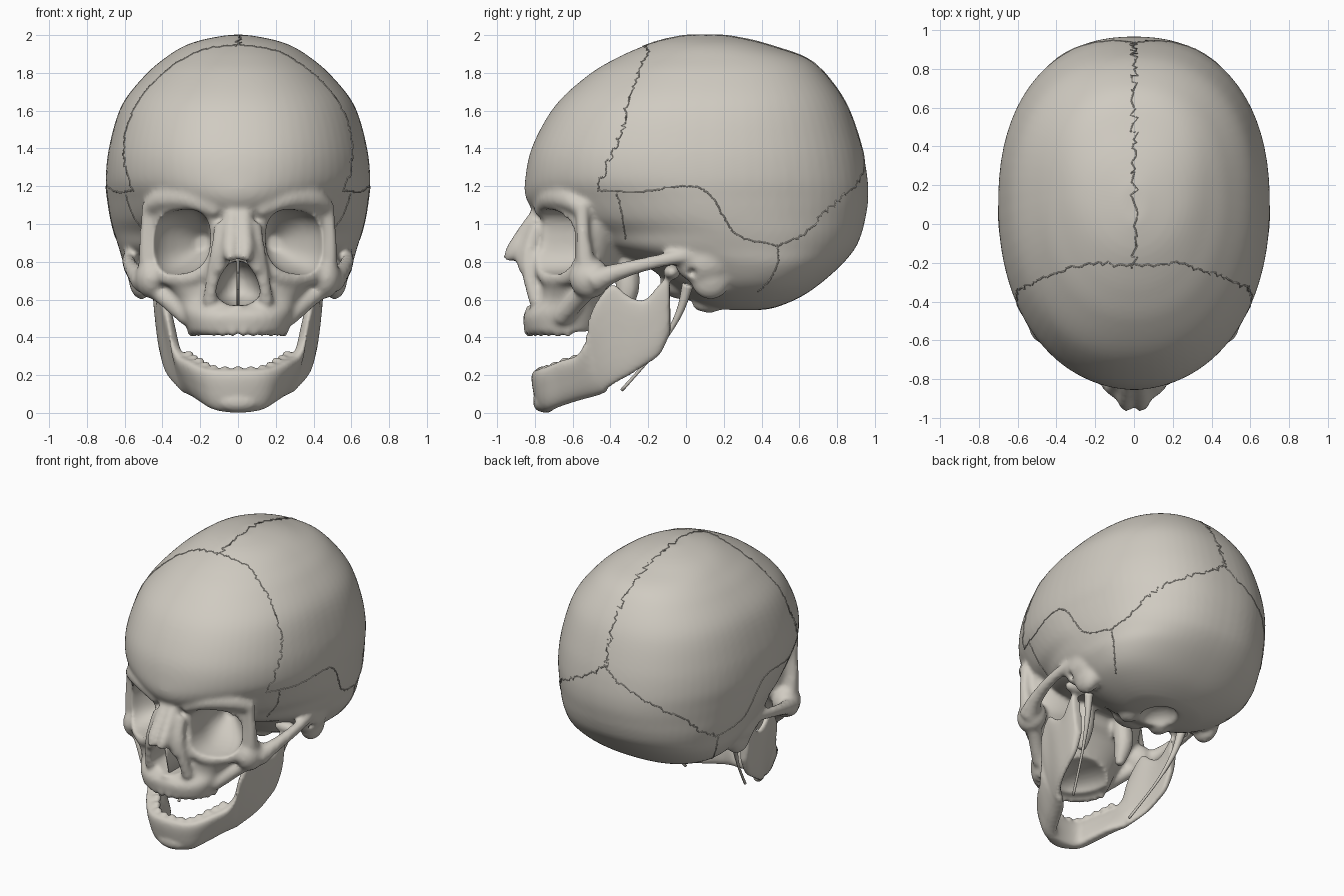
import bpy, bmesh, math, random
from mathutils import Vector, Matrix
from mathutils.bvhtree import BVHTree

random.seed(4)
cube = bpy.data.objects.get("Cube")
if cube:
    bpy.data.objects.remove(cube, do_unlink=True)

COLOR = (0.63, 0.597, 0.535, 1)
BONE = bpy.data.materials.new("bone")
BONE.use_nodes = True
BONE.diffuse_color = COLOR
BONE.node_tree.nodes["Principled BSDF"].inputs["Base Color"].default_value = COLOR


def spline(points, steps):
    """Smooth curve through tuples of any length."""
    result = []
    last = len(points) - 1
    for i in range(last):
        a, b, c, d = (points[min(max(i + k, 0), last)] for k in (-1, 0, 1, 2))
        for s in range(steps):
            t = s / steps
            result.append(tuple(
                q + t * (r - p) / 2 + t * t * (2 * p - 5 * q + 4 * r - u) / 2
                + t ** 3 * (3 * q - p - 3 * r + u) / 2
                for p, q, r, u in zip(a, b, c, d)))
    return result + [tuple(points[-1])]


def oval(count, power):
    """Points of a unit superellipse."""
    def bend(v):
        return math.copysign(abs(v) ** (2 / power), v)
    angles = [math.tau * (k + 0.5) / count for k in range(count)]
    return [(bend(math.cos(a)), bend(math.sin(a))) for a in angles]


def loft(bm, rings):
    """Closed skin over a list of rings."""
    rows = [[bm.verts.new(p) for p in ring] for ring in rings]
    n = len(rows[0])
    for low, high in zip(rows, rows[1:]):
        for k in range(n):
            j = (k + 1) % n
            bm.faces.new((low[k], low[j], high[j], high[k]))
    bm.faces.new(rows[0])
    bm.faces.new(rows[-1])


def stack(bm, rows, steps=6, count=72):
    """Horizontal sections: height, front, back, half width, squareness of the front."""
    rings = []
    for z, front, back, width, power in spline(rows, steps):
        mid = front + 0.52 * (back - front)
        ring = []
        for fore, aft in zip(oval(count, power), oval(count, 2.3)):
            c, s = aft if aft[1] > 0 else fore
            ring.append((width * c, mid + s * (back - mid if s > 0 else mid - front), z))
        rings.append(ring)
    loft(bm, rings)


def tube(bm, points, steps=6, sides=12):
    """Round rod through points given as x, y, z, radius."""
    path = spline(points, steps)
    centres = [Vector(p[:3]) for p in path]
    rings, normal, old = [], None, None
    for i, c in enumerate(centres):
        along = (centres[min(i + 1, len(path) - 1)] - centres[max(i - 1, 0)]).normalized()
        if normal is None:
            normal = along.orthogonal().normalized()
        else:
            normal.rotate(old.rotation_difference(along))
        old, side = along, along.cross(normal)
        rings.append([c + path[i][3] * (normal * u + side * v) for u, v in oval(sides, 2)])
    loft(bm, rings)


def blob(bm, place, size):
    shape = Matrix.Translation(place) @ Matrix.Diagonal((*size, 1))
    bmesh.ops.create_uvsphere(bm, u_segments=24, v_segments=14, radius=1, matrix=shape)


def flip(points, side):
    return [(p[0] * side, *p[1:]) for p in points]


def finish(bm, name):
    bmesh.ops.recalc_face_normals(bm, faces=bm.faces)
    mesh = bpy.data.meshes.new(name)
    bm.to_mesh(mesh)
    bm.free()
    mesh.materials.append(BONE)
    mesh.shade_smooth()
    obj = bpy.data.objects.new(name, mesh)
    bpy.context.scene.collection.objects.link(obj)
    return obj


def fuse(obj, voxel, cutter=None, rounds=6):
    """Merge overlapping masses, carve the hollows and soften the result."""
    obj.modifiers.new("merge", "REMESH").voxel_size = voxel
    if cutter:
        cut = obj.modifiers.new("carve", "BOOLEAN")
        cut.object, cut.solver = cutter, "EXACT"
        obj.modifiers.new("remerge", "REMESH").voxel_size = voxel
    soft = obj.modifiers.new("soften", "SMOOTH")
    soft.factor, soft.iterations = 0.5, rounds
    graph = bpy.context.evaluated_depsgraph_get()
    mesh = bpy.data.meshes.new_from_object(obj.evaluated_get(graph))
    obj.modifiers.clear()
    obj.data = mesh
    mesh.materials.clear()
    mesh.materials.append(BONE)
    mesh.shade_smooth()


# Braincase, pinched at the temples, and face core
skull = bmesh.new()
stack(skull, [(2, 0, .2, .06, 2), (1.975, -.125, .34, .19, 2), (1.94, -.23, .465, .29, 2),
              (1.88, -.365, .635, .385, 2.1), (1.79, -.515, .742, .49, 2.15),
              (1.63, -.69, .852, .615, 2.2), (1.42, -.81, .927, .68, 2.2),
              (1.25, -.85, .96, .7, 2.1), (1.13, -.845, .965, .69, 1.85),
              (1.03, -.76, .95, .675, 1.8), (.95, -.6, .93, .655, 1.9),
              (.87, -.45, .895, .63, 2.2), (.78, -.22, .82, .6, 2.2), (.68, -.08, .706, .53, 2.2),
              (.61, 0, .6, .42, 2.2), (.56, .1, .48, .28, 2.2), (.545, .18, .4, .15, 2.2)])
stack(skull, [(.43, -.85, -.45, .26, 2.4), (.52, -.86, -.42, .29, 2.4), (.6, -.79, -.42, .32, 2.4),
              (.7, -.78, -.4, .39, 2.3), (.76, -.78, -.36, .43, 2.3), (.86, -.77, -.33, .45, 2.2),
              (1, -.76, -.3, .46, 2.2), (1.09, -.78, -.3, .44, 2.2)])
blob(skull, (0, -.81, .57), (.03, .05, .025))
blob(skull, (0, 0, .68), (.15, .14, .08))

# Paired bony details
RODS = [
    # brow
    [(.1, -.76, 1.07, .05), (.25, -.72, 1.13, .06), (.39, -.63, 1.13, .06),
     (.47, -.545, 1.08, .045)],
    # outer eye socket rim
    [(.47, -.55, 1.1, .04), (.485, -.545, .95, .036), (.475, -.53, .78, .055)],
    # lower eye socket rim
    [(.46, -.53, .77, .05), (.36, -.64, .71, .04), (.22, -.74, .72, .04), (.12, -.77, .83, .04)],
    # nasal bone
    [(.03, -.78, 1.05, .045), (.035, -.85, .95, .047), (.04, -.91, .86, .045),
     (.035, -.95, .81, .025)],
    # side wall of the nose
    [(.08, -.78, 1, .045), (.1, -.83, .86, .045), (.125, -.83, .74, .04), (.15, -.79, .58, .04)],
    # bridge between nasal bone and side wall
    [(.05, -.87, .89, .045), (.08, -.86, .82, .045), (.11, -.85, .75, .033)],
    # cheek buttress
    [(.46, -.5, .67, .05), (.36, -.58, .59, .05), (.26, -.66, .5, .05)],
    # cheek arch
    [(.5, -.48, .7, .07), (.55, -.35, .75, .046), (.58, -.14, .805, .037), (.56, .1, .85, .04)],
    # wing behind the palate
    [(.15, -.32, .86, .06), (.17, -.31, .66, .065), (.16, -.35, .5, .03)],
]
BLOBS = [
    ((.455, -.51, .715), (.09, .11, .11)),  # cheek bone
    ((.51, .1, .8), (.1, .16, .12)),        # ear region
    ((.51, .13, .72), (.07, .11, .12)),     # mastoid process
    ((.13, .12, .58), (.06, .09, .05)),     # neck joint
]
for side in (1, -1):
    for rod in RODS:
        tube(skull, flip(rod, side))
    for place, size in BLOBS:
        blob(skull, (place[0] * side, *place[1:]), size)

# Upper tooth row
for k in range(14):
    a = math.pi * (k + 0.5) / 14
    blob(skull, (.245 * math.cos(a), -.6 - .235 * math.sin(a), .44), (.027, .03, .04))

# Hollows: eye sockets, nose opening, palate, ear canals, spinal opening
hollows = bmesh.new()
for side in (1, -1):
    rings = []
    for y, x, z, w, h in spline([(-1, .315, .905, .16, .16), (-.7, .305, .905, .16, .17),
                                 (-.52, .27, .91, .14, .14), (-.36, .19, .9, .04, .04)], 5):
        rings.append([(side * (x + w * c), y, z + h * s - .12 * w * c) for c, s in oval(32, 2.6)])
    loft(hollows, rings)
    blob(hollows, (.64 * side, .03, .74), (.1, .035, .035))
stack(hollows, [(.57, -1, -.62, .05, 3), (.62, -1, -.5, .115, 3), (.7, -1, -.48, .105, 3),
                (.77, -1, -.52, .065, 3), (.8, -1, -.6, .03, 3)], 4, 32)
blob(hollows, (0, -.52, .41), (.19, .25, .11))
blob(hollows, (0, .25, .53), (.12, .14, .1))
cutter = finish(hollows, "hollow_cutter")
cutter.hide_render = True
skull = finish(skull, "skull")
fuse(skull, .014, cutter)
bpy.data.objects.remove(cutter, do_unlink=True)

# Lower jaw: stations of x, y, top, bottom, half thickness and outward lean
HALF = [(.13, -.735, .235, .015, .05, .025), (.205, -.64, .275, .05, .053, .04),
        (.26, -.54, .31, .08, .05, .05), (.305, -.485, .39, .1, .04, .055),
        (.34, -.45, .58, .12, .033, .05), (.37, -.38, .68, .16, .03, .035),
        (.39, -.3, .62, .2, .028, .025), (.4, -.22, .6, .25, .028, .02),
        (.41, -.14, .68, .31, .03, .02), (.415, -.085, .75, .42, .03, .02)]
stations = spline(flip(HALF[::-1], -1) + [(0, -.76, .23, 0, .05, .02)] + HALF, 6)
jaw, rings = bmesh.new(), []
for i, (x, y, top, low, thick, lean) in enumerate(stations):
    a, b = stations[max(i - 1, 0)], stations[min(i + 1, len(stations) - 1)]
    out = Vector((b[1] - a[1], a[0] - b[0], 0)).normalized()
    mid, half = (top + low) / 2, (top - low) / 2
    rings.append([Vector((x, y, mid + half * s)) + out * (thick * c + lean * s)
                  for c, s in oval(24, 3)])
loft(jaw, rings)
blob(jaw, (0, -.765, .06), (.11, .045, .055))
for side in (1, -1):
    blob(jaw, (.44 * side, -.075, .745), (.085, .045, .04))
for x, y, top, low, thick, lean in stations[42:79:3]:
    blob(jaw, (x, y, top - .005), (.028, .028, .025))
fuse(finish(jaw, "lower_jaw"), .012, rounds=4)

# Thin wall inside the nose
wall = bmesh.new()
stack(wall, [(.57, -.8, -.45, .008, 4), (.82, -.86, -.45, .008, 4)], 2, 16)
finish(wall, "nasal_wall")

# Needle-like processes below the ears
needles = bmesh.new()
for side in (1, -1):
    tube(needles, flip([(.4, .01, .68, .03), (.37, -.04, .52, .018),
                        (.32, -.15, .34, .009), (.24, -.34, .12, .009)], side))
finish(needles, "styloid_processes")

# Fine wavy seams on the braincase: wobble and guide points
surface = bmesh.new()
surface.from_mesh(skull.data)
tree = BVHTree.FromBMesh(surface)
centre = Vector((0, .1, 1.2))
SIDE_SEAMS = [
    (.012, [(0, -.21, 1.94), (.25, -.21, 1.9), (.45, -.27, 1.72), (.57, -.32, 1.5),
            (.57, -.37, 1.35), (.51, -.42, 1.18)]),
    (.012, [(0, .93, 1.4), (.14, .93, 1.3), (.42, .76, 1.13), (.53, .6, .97), (.58, .47, .9)]),
    (.004, [(.58, .47, .9), (.55, .46, .8), (.47, .38, .65)]),
    (.004, [(.51, -.42, 1.18), (.62, -.25, 1.17), (.68, 0, 1.2), (.69, .12, 1.16),
            (.67, .21, 1.02), (.63, .28, .94), (.58, .47, .9)]),
    (.004, [(.55, -.33, 1.16), (.53, -.32, 1.05), (.45, -.31, .93)]),
]
seams = bmesh.new()


def seam(wobble, guide):
    path = []
    for p in spline(guide, 14):
        p = Vector(p) + Vector([random.uniform(-wobble, wobble) for _ in range(3)])
        ray = (p - centre).normalized()
        hit = tree.ray_cast(centre + ray * 3, -ray)[0]
        if hit:
            path.append((*hit, .004))
    tube(seams, path, 1, 6)


seam(.02, [(0, -.21, 1.94), (0, .1, 2), (0, .4, 1.96), (0, .7, 1.8), (0, .86, 1.58), (0, .93, 1.4)])
for side in (1, -1):
    for wobble, guide in SIDE_SEAMS:
        seam(wobble, flip(guide, side))
surface.free()
finish(seams, "skull_seams")
